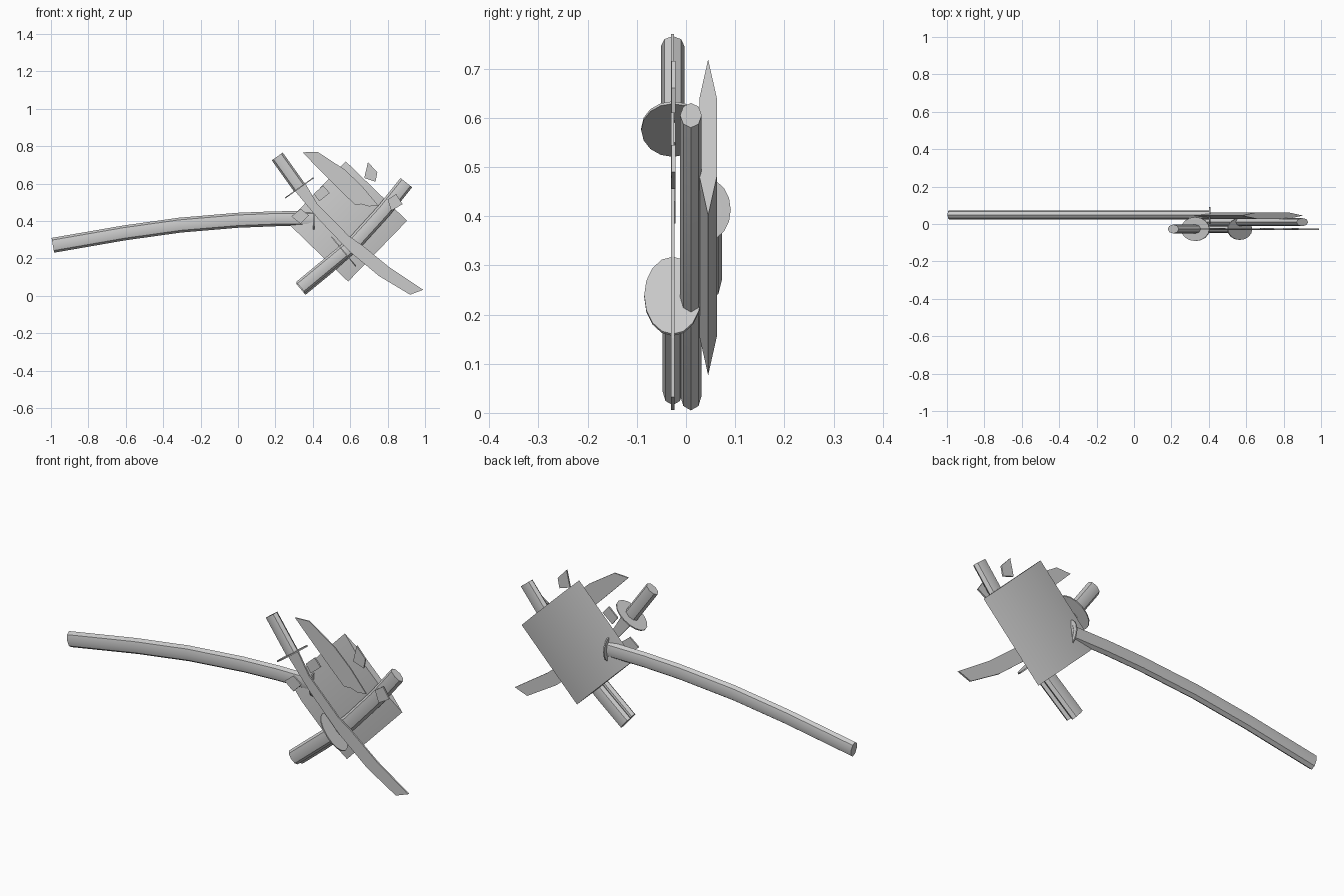
import bpy, bmesh, math
from mathutils import Vector

if "Cube" in bpy.data.objects:
    bpy.data.objects.remove(bpy.data.objects["Cube"])


def finish(name, bm, smooth=True):
    bmesh.ops.recalc_face_normals(bm, faces=bm.faces)
    me = bpy.data.meshes.new(name)
    bm.to_mesh(me)
    bm.free()
    ob = bpy.data.objects.new(name, me)
    bpy.context.collection.objects.link(ob)
    if smooth:
        bpy.context.view_layer.objects.active = ob
        ob.select_set(True)
        bpy.ops.object.shade_smooth_by_angle(angle=math.radians(35))
        ob.select_set(False)
    return ob


def sweep(name, path, y, width, thick, n=8):
    """Elliptical n-sided tube along an (x, z) path lying in the plane y."""
    bm = bmesh.new()
    pts = [Vector((x, 0, z)) for x, z in path]
    rings = []
    for i, p in enumerate(pts):
        t = (pts[min(i + 1, len(pts) - 1)] - pts[max(i - 1, 0)]).normalized()
        side = Vector((-t.z, 0, t.x))
        ring = []
        for k in range(n):
            a = 2 * math.pi * k / n
            co = p + side * math.cos(a) * width
            co.y = y + math.sin(a) * thick
            ring.append(bm.verts.new(co))
        rings.append(ring)
    for r0, r1 in zip(rings, rings[1:]):
        for k in range(n):
            bm.faces.new((r0[k], r0[(k + 1) % n], r1[(k + 1) % n], r1[k]))
    bm.faces.new(rings[0])
    bm.faces.new(rings[-1])
    return finish(name, bm)


def guard(name, centre, y, slope, width, thick):
    """Thin oval hand guard facing along the slope angle."""
    d = Vector((math.cos(slope), math.sin(slope))) * 0.003
    c = Vector(centre)
    return sweep(name, [c - d, c + d], y, width, thick, 16)


def sheet(name, outline, y, t):
    """Flat steel piece from an (x, z) outline."""
    bm = bmesh.new()
    f = bm.faces.new([bm.verts.new((x, y - t, z)) for x, z in outline])
    g = bmesh.ops.extrude_face_region(bm, geom=[f])
    for v in g["geom"]:
        if isinstance(v, bmesh.types.BMVert):
            v.co.y += 2 * t
    return finish(name, bm, False)


# long curved scabbard at the back, with its guard
sweep("long_scabbard", [(-0.99, 0.27), (-0.61, 0.336), (-0.31, 0.378), (0, 0.404),
                        (0.2, 0.412), (0.41, 0.413)], 0.049, 0.04, 0.024)
guard("long_guard", (0.405, 0.413), 0.045, 0, 0.062, 0.046)

# wide flattened hexagonal block
sweep("wide_block", [(0.425, 0.235), (0.74, 0.56)], 0.045, 0.228, 0.0205, 6)

# short curved scabbard
sweep("short_scabbard", [(0.335, 0.036), (0.48, 0.155), (0.63, 0.29), (0.78, 0.455),
                         (0.90, 0.605)], 0.010, 0.04, 0.022)

# whole sword: grip, guard and curved blade
Y = -0.027
sweep("grip", [(0.21, 0.745), (0.33, 0.577)], Y, 0.036, 0.024)
guard("round_guard", (0.328, 0.577), Y, math.atan2(-0.168, 0.12), 0.093, 0.064)
sheet("curved_blade", [(0.305, 0.56), (0.36, 0.60), (0.425, 0.49), (0.595, 0.318),
                       (0.665, 0.27), (0.81, 0.152), (0.99, 0.032), (0.92, 0.006),
                       (0.755, 0.105), (0.595, 0.238), (0.43, 0.41)], Y, 0.004)

# broken sword: grip, guard and snapped tip
sweep("broken_grip", [(0.335, 0.045), (0.565, 0.235)], Y, 0.038, 0.021)
guard("broken_guard", (0.565, 0.237), Y, math.atan2(0.19, 0.23), 0.102, 0.058)
sheet("broken_tip", [(0.345, 0.767), (0.425, 0.77), (0.57, 0.675), (0.66, 0.59),
                     (0.75, 0.483), (0.70, 0.478), (0.66, 0.49), (0.625, 0.487),
                     (0.555, 0.555), (0.45, 0.66)], Y, 0.003)

# blade fragments
fragments = [
    [(0.695, 0.715), (0.745, 0.66), (0.735, 0.61), (0.675, 0.63)],
    [(0.405, 0.545), (0.455, 0.59), (0.49, 0.55), (0.435, 0.505)],
    [(0.285, 0.425), (0.335, 0.465), (0.38, 0.43), (0.335, 0.385)],
    [(0.80, 0.515), (0.845, 0.545), (0.88, 0.49), (0.82, 0.455)],
]
for i, f in enumerate(fragments):
    sheet("blade_fragment_%d" % (i + 1), f, Y + 0.002, 0.004)
